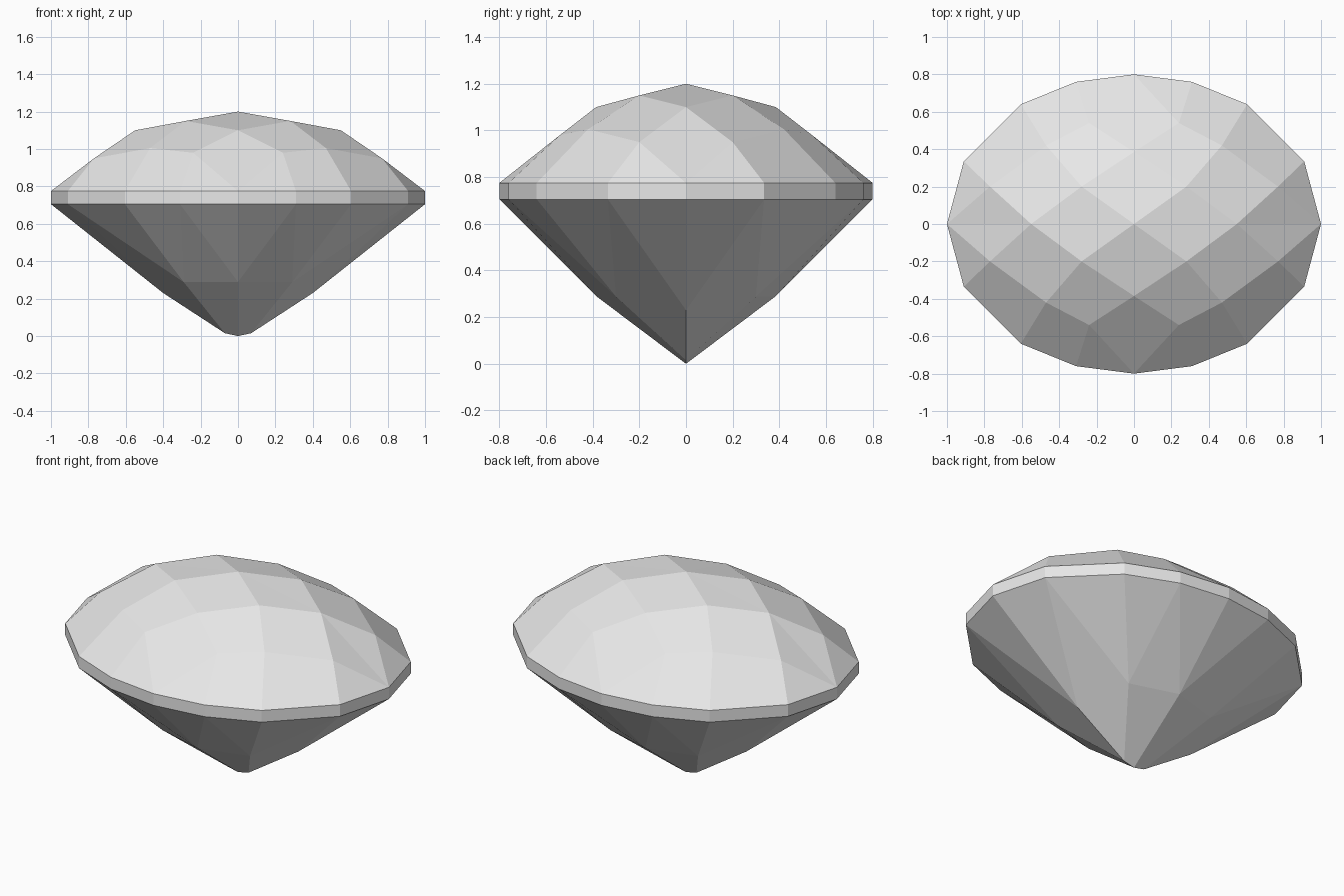
import bpy
import bmesh

cube = bpy.data.objects.get("Cube")
if cube:
    bpy.data.objects.remove(cube, do_unlink=True)

stone = bpy.data.materials.new("pale_grey_stone")
stone.use_nodes = True
GREY = (0.8, 0.8, 0.8, 1)
stone.diffuse_color = GREY
stone.node_tree.nodes["Principled BSDF"].inputs["Base Color"].default_value = GREY

# Girdle outline of one quarter, from the side (+x) to the back (+y)
outline = [(1, 0), (0.91, 0.335), (0.605, 0.64), (0.31, 0.76), (0, 0.8)]
points = {}
for i, (x, y) in enumerate(outline):
    points[f"top{i}"] = (x, y, 0.775)
    points[f"low{i}"] = (x, y, 0.705)

# Crown and pavilion corners of the same quarter
points.update(
    apex=(0, 0, 1.2), inner=(0.28, 0.2, 1.15),
    star_side=(0.55, 0, 1.1), star_back=(0, 0.385, 1.1),
    outer=(0.47, 0.42, 1.005),
    break_side=(0.77, 0.2, 0.95), break_back=(0.24, 0.54, 0.98),
    culet=(0, 0, 0), keel=(0.07, 0, 0.015),
    under_side=(0.4, 0, 0.23), under_back=(0, 0.385, 0.29),
    under_corner=(0.29, 0.3, 0.288),
)

crown_facets = [
    "apex star_side inner", "apex inner star_back",
    "inner star_side break_side outer", "inner outer break_back star_back",
    "star_side top0 break_side", "break_side top0 top1",
    "outer break_side top1 top2", "outer top2 top3 break_back",
    "break_back top3 top4", "star_back break_back top4",
]
girdle_facets = [f"low{i} low{i+1} top{i+1} top{i}" for i in range(4)]
pavilion_facets = [
    "under_side low1 low0", "keel under_corner low1 under_side",
    "under_corner low2 low1", "under_corner low3 low2",
    "under_corner under_back low3", "under_back low4 low3",
    "culet under_back under_corner keel",
]

# Mirror the quarter into a whole faceted gem
bm = bmesh.new()
for sx in (1, -1):
    for sy in (1, -1):
        verts = {name: bm.verts.new((sx * x, sy * y, z))
                 for name, (x, y, z) in points.items()}
        for facet in crown_facets + girdle_facets + pavilion_facets:
            bm.faces.new([verts[name] for name in facet.split()])
bmesh.ops.remove_doubles(bm, verts=bm.verts, dist=0.001)
bmesh.ops.recalc_face_normals(bm, faces=bm.faces)

mesh = bpy.data.meshes.new("cut_gem")
bm.to_mesh(mesh)
bm.free()
mesh.materials.append(stone)
gem = bpy.data.objects.new("cut_gem", mesh)
bpy.context.collection.objects.link(gem)
